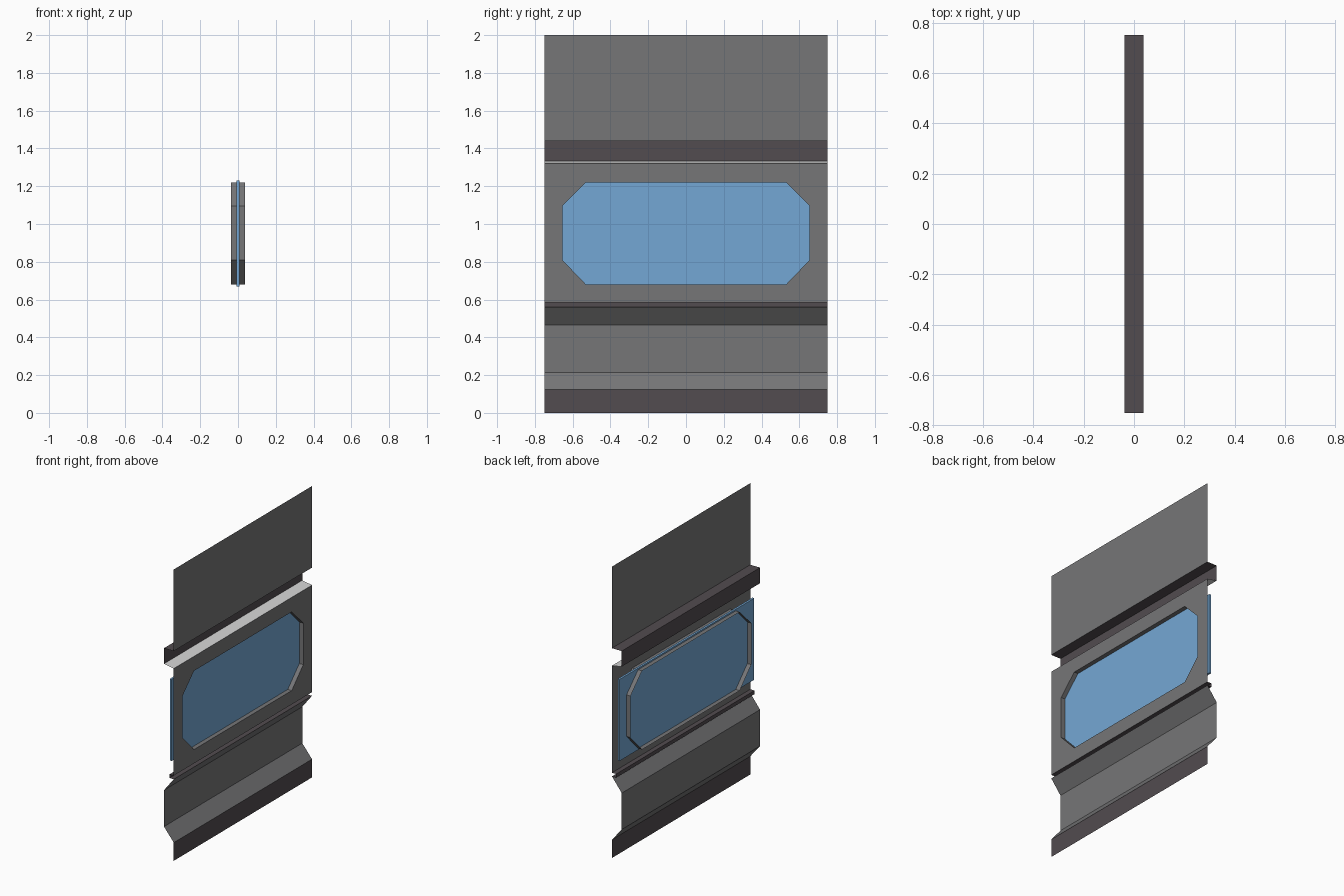
import bpy, bmesh

if "Cube" in bpy.data.objects:
    bpy.data.objects.remove(bpy.data.objects["Cube"])

X = 0.037      # half depth of the folded sheet
W = 0.75       # half width of the panel


def material(name, rgb):
    m = bpy.data.materials.new(name)
    m.diffuse_color = (*rgb, 1)
    m.use_nodes = True
    m.node_tree.nodes["Principled BSDF"].inputs["Base Color"].default_value = m.diffuse_color
    return m


GREY = material("mid_grey", (0.18, 0.18, 0.185))
BROWN = material("dark_brown_grey", (0.085, 0.072, 0.08))
LIGHT = material("light_grey", (0.66, 0.66, 0.66))
BLUE = material("glass_blue", (0.175, 0.39, 0.66))


def make(name, verts, faces, mat):
    me = bpy.data.meshes.new(name)
    me.from_pydata(verts, [], faces)
    me.materials.append(mat)
    ob = bpy.data.objects.new(name, me)
    bpy.context.collection.objects.link(ob)
    return ob


def folded_sheet(name, profile, mat):
    """Sweep an (x, z) profile, listed bottom to top, across the panel width."""
    verts = [(x, y, z) for x, z in profile for y in (-W, W)]
    faces = [(2 * i, 2 * i + 1, 2 * i + 3, 2 * i + 2) for i in range(len(profile) - 1)]
    return make(name, verts, faces, mat)


# Folded wall sections, bottom to top
folded_sheet("bottom_skirt", [(X, 0), (X, 0.125)], BROWN)
folded_sheet("lower_wall", [(X, 0.125), (-X, 0.215), (-X, 0.465), (X, 0.56)], GREY)
folded_sheet("sill_groove", [(X, 0.56), (0.005, 0.56), (0.005, 0.585), (X, 0.585)], BROWN)
folded_sheet("light_ledge", [(X, 1.32), (-X, 1.333)], LIGHT)
folded_sheet("upper_recess", [(-X, 1.333), (-X, 1.44), (X, 1.44)], BROWN)
folded_sheet("upper_wall", [(X, 1.44), (X, 2.0)], GREY)

# Octagonal window opening, counter-clockwise seen from +x
octagon = [(-0.53, 0.68), (0.53, 0.68), (0.655, 0.81), (0.655, 1.095),
           (0.53, 1.22), (-0.53, 1.22), (-0.655, 1.095), (-0.655, 0.81)]
corners = [(-W, 0.585), (W, 0.585), (W, 1.32), (-W, 1.32)]

# Wall around the window: a quad on each side and a triangle in each corner
verts = [(X, y, z) for y, z in octagon + corners]
faces = []
for i in range(4):
    a, b = 8 + i, 8 + (i + 1) % 4
    faces.append((a, b, 2 * i + 1, 2 * i))
    faces.append((b, (2 * i + 2) % 8, 2 * i + 1))
make("window_wall", verts, faces, GREY)

# Window reveal running through the wall depth
verts = [(x, y, z) for x in (X, -X) for y, z in octagon]
faces = [(i, (i + 1) % 8, 8 + (i + 1) % 8, 8 + i) for i in range(8)]
make("window_reveal", verts, faces, GREY)

# Glass pane
bpy.ops.mesh.primitive_cube_add(size=1, location=(0, 0, 0.95))
glass = bpy.context.object
glass.name = "window_glass"
glass.scale = (0.014, 1.46, 0.56)
glass.data.materials.append(BLUE)
